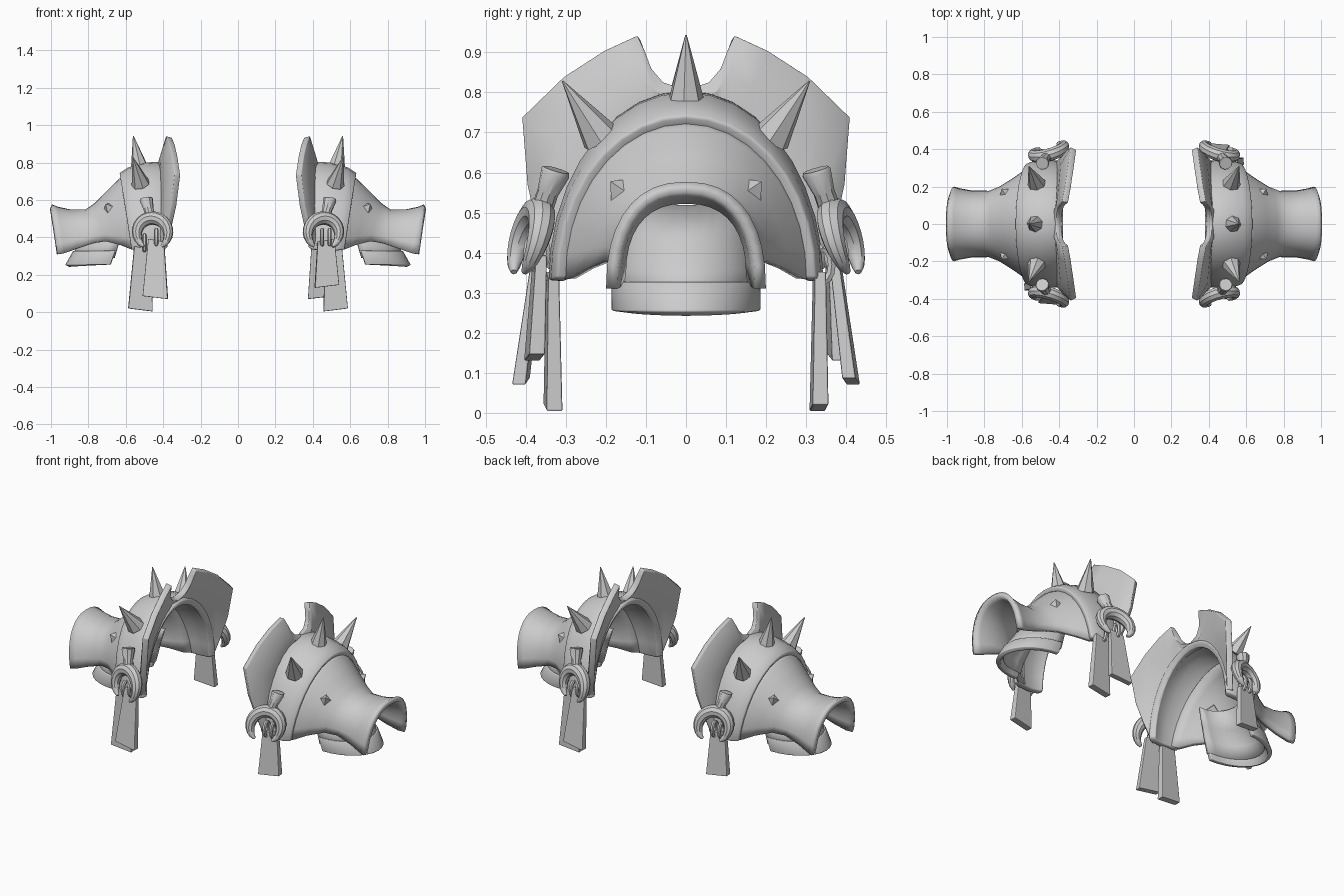
import bpy, bmesh
from math import sin, cos, pi, radians
from mathutils import Vector as V

if "Cube" in bpy.data.objects:
    bpy.data.objects.remove(bpy.data.objects["Cube"])

parts = []


def loft(name, rows, closed=False, thick=0, smooth=True, bevel=0):
    """Skin rows of points; closed rows get end caps, open ones get thickness."""
    bm = bmesh.new()
    grid = [[bm.verts.new(p) for p in r] for r in rows]
    n = len(rows[0])
    for a, b in zip(grid, grid[1:]):
        for i in range(n if closed else n - 1):
            j = (i + 1) % n
            bm.faces.new((a[i], a[j], b[j], b[i]))
    if closed:
        bm.faces.new(grid[0])
        bm.faces.new(grid[-1])
    bmesh.ops.recalc_face_normals(bm, faces=bm.faces)
    me = bpy.data.meshes.new(name)
    bm.to_mesh(me)
    bm.free()
    ob = bpy.data.objects.new(name, me)
    bpy.context.collection.objects.link(ob)
    if smooth:
        bpy.ops.object.select_all(action='DESELECT')
        ob.select_set(True)
        bpy.context.view_layer.objects.active = ob
        bpy.ops.object.shade_smooth_by_angle(angle=radians(35))
    if thick:
        m = ob.modifiers.new("thickness", 'SOLIDIFY')
        m.thickness, m.offset = thick, 0
    if bevel:
        m = ob.modifiers.new("bevel", 'BEVEL')
        m.width, m.segments, m.limit_method = bevel, 2, 'ANGLE'
        m.angle_limit = radians(50)
    parts.append(ob)
    return ob


def arch(xt, xb, w, zt, zb, t, n=18, p=1.0):
    """Arch row across y, opening downward, inset by half the thickness."""
    w, zt = w - t / 2, zt - t / 2
    row = []
    for i in range(n + 1):
        a = -pi / 2 + pi * i / n
        c, s = max(cos(a), 0), sin(a)
        k = c ** p
        sy = (abs(s) ** p) * (1 if s > 0 else -1)
        row.append((xb + (xt - xb) * k, w * sy, zb + (zt - zb) * k))
    return row


def tube(name, path, radii, n, smooth=False, normal=None, spin=0):
    path = [V(p) for p in path]
    rows = []
    for i, (p, r) in enumerate(zip(path, radii)):
        t = (path[min(i + 1, len(path) - 1)] - path[max(i - 1, 0)]).normalized()
        u = V(normal).normalized() if normal else t.orthogonal().normalized()
        v = t.cross(u)
        rows.append([p + r * (u * cos(spin + 2 * pi * k / n) + v * sin(spin + 2 * pi * k / n))
                     for k in range(n)])
    return loft(name, rows, closed=True, smooth=smooth)


def strap(name, top, bot, wt, wb, th, dx):
    """Tapered flat slab hanging from top to bot; dx is its width direction."""
    rows = []
    d = V(dx).normalized()
    e = V((-d.y, d.x, 0))
    for p, w, h in ((top, wt, th * .7), (bot, wb, th)):
        rows.append([V(p) + d * w / 2 * a + e * h / 2 * b + V((0, 0, .008 * a))
                     for a, b in ((-1, -1), (1, -1), (1, 1), (-1, 1))])
    loft(name, rows, closed=True, smooth=False, bevel=.004)


# Shoulder band
T = .04
loft("shoulder_band", [arch(*s, T) for s in (
    (.385, .385, .325, .785, .345), (.42, .40, .338, .805, .335), (.50, .46, .343, .80, .33),
    (.58, .53, .338, .775, .33), (.625, .565, .325, .745, .335))], thick=T, bevel=.008)

# Outer shell narrowing to a waist and flaring into the sleeve
T = .028
loft("sleeve_shell", [arch(*s[:5], T, p=s[5]) for s in (
    (.58, .52, .325, .745, .335, 1), (.63, .56, .30, .715, .335, 1), (.70, .62, .255, .645, .36, 1),
    (.76, .70, .205, .585, .38, .95), (.81, .77, .178, .55, .37, .9), (.90, .86, .178, .55, .34, .85),
    (.97, .93, .19, .565, .315, .85), (1.0, .965, .2, .578, .31, .85))], thick=T)

# Collar flange with a notch at the top
half = [(.372, .335, .36), (.35, .36, .45), (.325, .388, .57), (.305, .403, .735),
        (.32, .30, .835), (.335, .20, .90), (.35, .118, .938), (.36, .105, .90),
        (.372, .09, .855), (.38, .06, .82), (.385, 0, .80)]
ang = [90, 80, 66, 48, 35, 25, 18, 15, 12, 8, 0]
rim = half + [(x, -y, z) for x, y, z in half[-2::-1]]
ang = ang + [-a for a in ang[-2::-1]]
outer = [V(p) + V((.018, 0, 0)) for p in rim]
inner = [V((.405, .30 * sin(radians(a)), .345 + .41 * cos(radians(a)))) for a in ang]
middle = [a.lerp(b, .5) + V((.012, 0, 0)) for a, b in zip(inner, outer)]
loft("collar_flange", [inner, middle, outer], thick=.034, bevel=.004)


# Lower arm guard under the sleeve
def wrap(z, w, xa, xe, n=14):
    return [(xe + (xa - xe) * cos(a), w * sin(a), z - .008 * cos(a))
            for a in (-pi / 2 + pi * i / n for i in range(n + 1))]


loft("arm_guard", [wrap(.29, .17, .885, .66), wrap(.36, .168, .85, .64),
                   wrap(.44, .155, .79, .61), wrap(.52, .13, .70, .57)], thick=.02)
loft("arm_guard_rim", [wrap(.255, .173, .912, .68), wrap(.33, .173, .87, .655)],
     thick=.026, bevel=.004)

# Large spikes on the band
tube("spike_top", [(.525, 0, .768), (.56, 0, .943)], [.049, .002], 7)
for s in (1, -1):
    tube("spike_side", [(.52, .212 * s, .685), (.562, .308 * s, .828)], [.05, .002], 7)

for s in (1, -1):
    # Pyramid stud
    b, d = V((.682, .158 * s, .548)), V((.5, .62 * s, .6)).normalized()
    tube("pyramid_stud", [b - d * .015, b + d * .006, b + d * .048], [.038, .042, .002], 4, spin=pi / 4)

    # Flared peg and crescent horns
    tube("horn_peg", [(.465, .362 * s, .50), (.478, .345 * s, .55), (.49, .326 * s, .60), (.491, .324 * s, .607)],
         [.028, .027, .037, .034], 10, smooth=True)
    c, ux, uz = V((.457, .395 * s, .42)), V((.95, -.26 * s, 0)), V((0, -.3 * s, .95))
    angs = [radians(-145 + 290 * i / 20) for i in range(21)]
    tube("crescent_horns", [c + .088 * (ux * sin(a) + uz * cos(a)) for a in angs],
         [.004 + .032 * max(cos(a * .61), 0) ** .6 for a in angs], 10, smooth=True,
         normal=ux.cross(uz))

    # Hanging straps: two on one side, one on the other
    if s > 0:
        strap("strap_long", (.51, .333, .345), (.522, .332, .012), .09, .13, .04, (1, .06, 0))
        strap("strap_front", (.437, .372, .385), (.442, .412, .078), .085, .135, .034, (1, -.08, 0))
        links = [(.437, .375, .40), (.50, .342, .37)]
    else:
        strap("strap_single", (.47, -.365, .385), (.475, -.378, .138), .09, .13, .04, (1, .1, 0))
        links = [(.45, -.375, .40), (.49, -.37, .40)]

    # Links tying straps to the horns
    for k in links:
        ring = [V(k) + V((0, .022 * sin(a), .042 * cos(a))) for a in (2 * pi * i / 12 for i in range(13))]
        tube("strap_link", ring, [.011] * 13, 6, smooth=True, normal=(1, 0, 0))

# Opposite shoulder: the same set turned half way round
for ob in list(parts):
    twin = ob.copy()
    twin.name = ob.name + "_left"
    twin.rotation_euler.z = pi
    bpy.context.collection.objects.link(twin)
